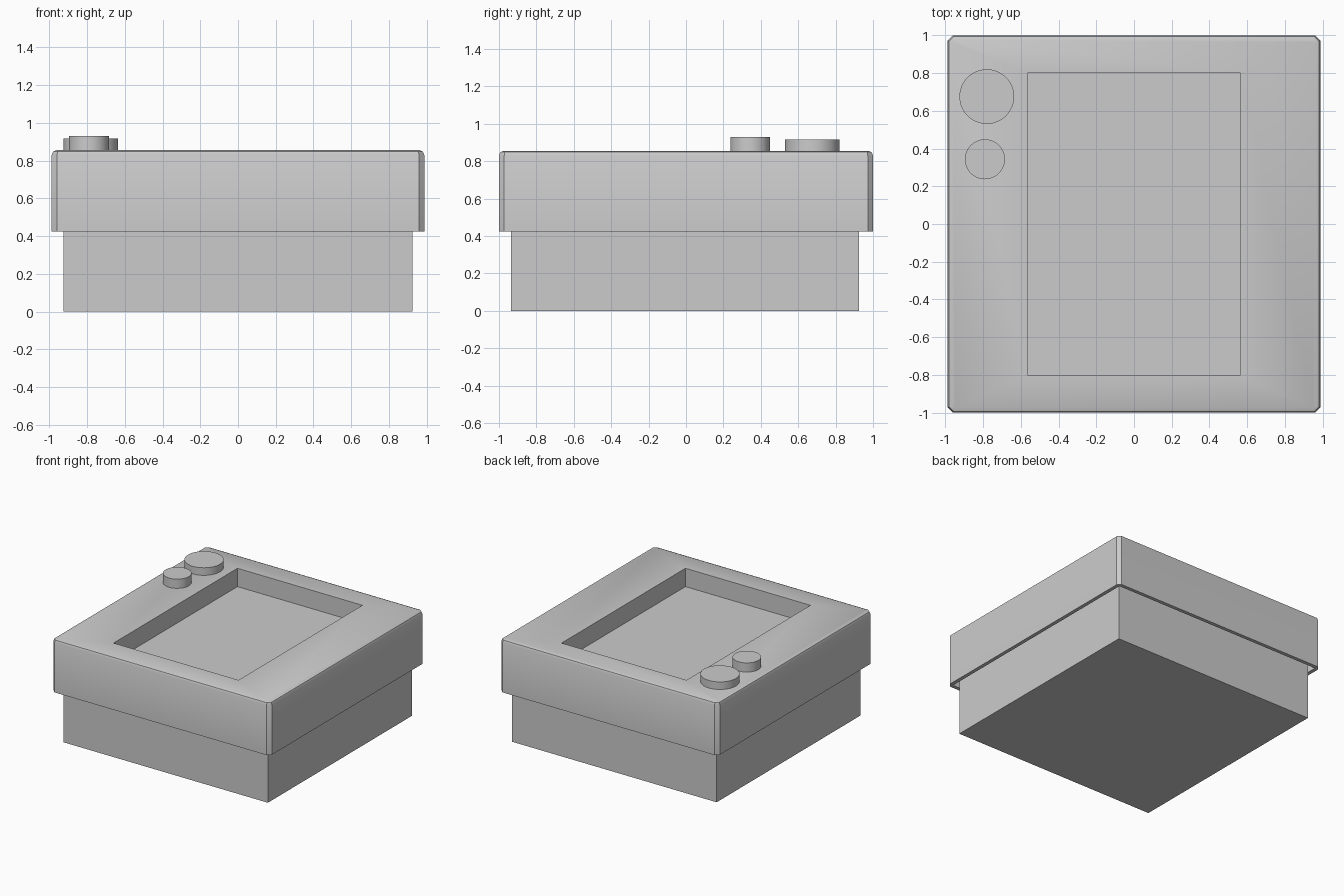
import bpy, bmesh, math
from mathutils import Matrix, Vector

if "Cube" in bpy.data.objects:
    bpy.data.objects.remove(bpy.data.objects["Cube"])


def box(name, lo, hi):
    bm = bmesh.new()
    lo, hi = Vector(lo), Vector(hi)
    bmesh.ops.create_cube(bm, size=1, matrix=Matrix.Translation((lo + hi) / 2)
                          @ Matrix.Diagonal((*(hi - lo), 1)))
    mesh = bpy.data.meshes.new(name)
    bm.to_mesh(mesh)
    bm.free()
    obj = bpy.data.objects.new(name, mesh)
    bpy.context.collection.objects.link(obj)
    return obj


def bevel(obj, pick, width, segments):
    bm = bmesh.new()
    bm.from_mesh(obj.data)
    edges = [e for e in bm.edges if pick(*(v.co for v in e.verts))]
    bmesh.ops.bevel(bm, geom=edges, offset=width, offset_type='OFFSET',
                    segments=segments, profile=0.5, affect='EDGES')
    bm.to_mesh(obj.data)
    bm.free()


def activate(obj):
    bpy.ops.object.select_all(action='DESELECT')
    obj.select_set(True)
    bpy.context.view_layer.objects.active = obj


def cut(obj, cutter):
    mod = obj.modifiers.new("cut", 'BOOLEAN')
    mod.operation, mod.solver, mod.object = 'DIFFERENCE', 'EXACT', cutter
    activate(obj)
    bpy.ops.object.modifier_apply(modifier=mod.name)
    bpy.data.objects.remove(cutter)


def smooth(obj):
    activate(obj)
    bpy.ops.object.shade_smooth_by_angle(angle=math.radians(30))


LID_TOP, LID_BOTTOM, FLOOR = 0.855, 0.423, 0.705

# Lower body, whose top is the floor of the recessed window
box("lower_body", (-0.925, -0.935, 0), (0.925, 0.925, FLOOR))

# Overhanging cover: chamfered corners and softened top edge
lid = box("cover", (-0.987, -1, LID_BOTTOM), (0.987, 1, LID_TOP))
bevel(lid, lambda a, b: abs(a.z - b.z) > 0.1, 0.028, 1)
bevel(lid, lambda a, b: min(a.z, b.z) > LID_TOP - 0.001, 0.025, 2)

# Hollow underside and window opening
cut(lid, box("cavity_cutter", (-0.957, -0.97, 0.3), (0.957, 0.97, FLOOR)))
cut(lid, box("window_cutter", (-0.565, -0.8, 0.6), (0.565, 0.8, 1)))
smooth(lid)

# Round buttons on the left rim
for name, x, y, r, top in (("large_button", -0.78, 0.675, 0.145, 0.917),
                           ("small_button", -0.79, 0.343, 0.106, 0.93)):
    low = LID_TOP - 0.01
    bpy.ops.mesh.primitive_cylinder_add(vertices=48, radius=r, depth=top - low,
                                        location=(x, y, (top + low) / 2))
    button = bpy.context.object
    button.name = name
    smooth(button)
